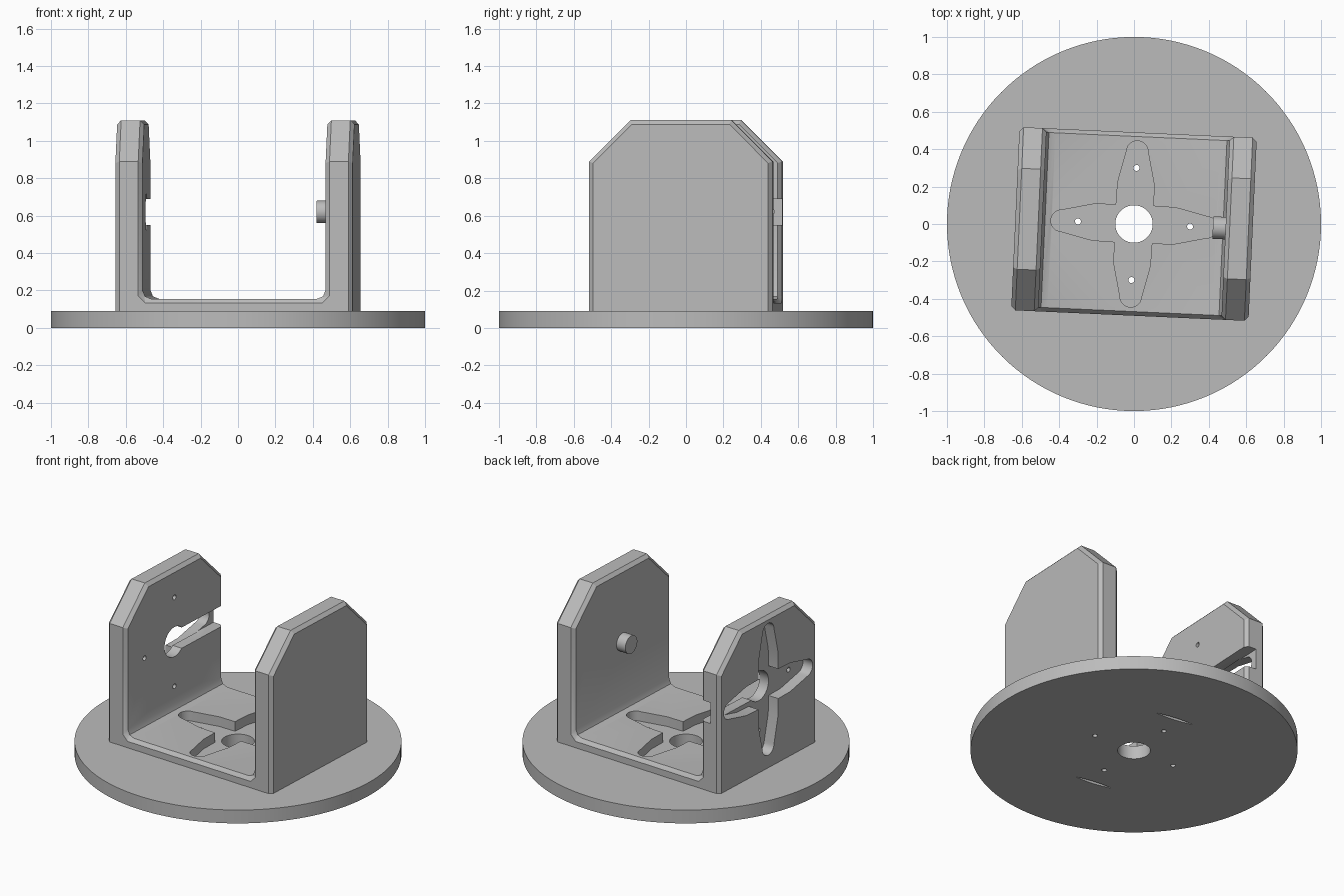
import bpy, bmesh
from math import sin, cos, pi, radians
from mathutils import Matrix

cube = bpy.data.objects.get("Cube")
if cube:
    bpy.data.objects.remove(cube, do_unlink=True)

TURN = radians(-2.6)      # the bracket sits slightly turned on its base
PIVOT = 0.62              # height of the pivot axis in the walls
HALF_X, HALF_Y, INNER = 0.635, 0.49, 0.49
BASE, FLOOR, TOP, SHOULDER = 0.09, 0.155, 1.11, 0.89

grey = bpy.data.materials.new("plain grey")
grey.use_nodes = True
grey.diffuse_color = (0.5, 0.5, 0.5, 1)
grey.node_tree.nodes["Principled BSDF"].inputs["Base Color"].default_value = grey.diffuse_color


def upright(a, b, h):
    return (a, b, h)


def sideways(a, b, h):
    return (h, a, b + PIVOT)


def along_y(a, b, h):
    return (a, h, b)


def circle(r, n, cx=0, cy=0):
    return [(cx + r * cos(2 * pi * i / n), cy + r * sin(2 * pi * i / n)) for i in range(n)]


def prism_mesh(points, low, high, place):
    bm = bmesh.new()
    rings = [[bm.verts.new(place(a, b, h)) for a, b in points] for h in (low, high)]
    bm.faces.new(rings[0])
    bm.faces.new(rings[1])
    for i in range(len(points)):
        j = (i + 1) % len(points)
        bm.faces.new((rings[0][i], rings[0][j], rings[1][j], rings[1][i]))
    bmesh.ops.recalc_face_normals(bm, faces=bm.faces[:])
    return bm


def add(name, bm):
    mesh = bpy.data.meshes.new(name)
    bm.to_mesh(mesh)
    bm.free()
    mesh.materials.append(grey)
    ob = bpy.data.objects.new(name, mesh)
    bpy.context.collection.objects.link(ob)
    return ob


def activate(ob):
    bpy.ops.object.select_all(action='DESELECT')
    ob.select_set(True)
    bpy.context.view_layer.objects.active = ob


def cut(ob, points, low, high, place=upright):
    cutter = add("cutter", prism_mesh(points, low, high, place))
    cutter.hide_render = True
    activate(ob)
    mod = ob.modifiers.new("cut", 'BOOLEAN')
    mod.operation, mod.solver, mod.object = 'DIFFERENCE', 'EXACT', cutter
    bpy.ops.object.modifier_apply(modifier=mod.name)
    bpy.data.objects.remove(cutter, do_unlink=True)


def finish(ob):
    ob.data.transform(Matrix.Rotation(TURN, 4, 'Z'))
    activate(ob)
    bpy.ops.object.shade_smooth_by_angle(angle=radians(25))


def cross_outline():
    # four tapered arms with round tips
    tip, reach = 0.058, 0.387
    arm = [(0.1, -0.1), (0.22, -0.097)]
    arm += [(reach + tip * cos(t), tip * sin(t)) for t in [pi * (i / 12 - 0.5) for i in range(13)]]
    arm.append((0.22, 0.097))
    out = []
    for k in range(4):
        c, s = cos(k * pi / 2), sin(k * pi / 2)
        out += [(x * c - y * s, x * s + y * c) for x, y in arm]
    return out


screws = [circle(0.016, 16, 0.3 * cos(k * pi / 2), 0.3 * sin(k * pi / 2)) for k in range(4)]

# Round base plate with centre hole, screw holes and two slits underneath
base = add("base_plate", prism_mesh(circle(1, 128), 0, BASE, upright))
for hole in [circle(0.1, 48)] + screws:
    cut(base, hole, -0.1, 0.2)
swing = radians(-5)
for side in (1, -1):
    edge = [-0.13 + 0.26 * i / 8 for i in range(9)]
    bow = [0.012 * (1 - (x / 0.13) ** 2) for x in edge]
    lens = [(x, 0.462 * side - b) for x, b in zip(edge, bow)]
    lens += [(x, 0.462 * side + b) for x, b in zip(edge, bow)][-2:0:-1]
    lens = [(x * cos(swing) - y * sin(swing), x * sin(swing) + y * cos(swing)) for x, y in lens]
    cut(base, lens, -0.05, 0.05)
finish(base)

# U-shaped bracket: extruded profile with clipped upper corners
fillet = 0.025
half = [(HALF_X, BASE), (HALF_X, TOP), (INNER, TOP), (INNER, FLOOR + fillet), (INNER - fillet, FLOOR)]
profile = half + [(-x, z) for x, z in reversed(half)]
bm = prism_mesh(profile, -HALF_Y, HALF_Y, along_y)
for side in (1, -1):
    got = bmesh.ops.bisect_plane(bm, geom=bm.verts[:] + bm.edges[:] + bm.faces[:],
                                 plane_co=(0, side * HALF_Y, SHOULDER),
                                 plane_no=(0, side, 1), clear_outer=True)
    rim = [g for g in got["geom_cut"] if isinstance(g, bmesh.types.BMEdge)]
    bmesh.ops.edgeloop_fill(bm, edges=rim)
bmesh.ops.recalc_face_normals(bm, faces=bm.faces[:])


def is_chamfered(e):
    mid = (e.verts[0].co + e.verts[1].co) / 2
    outer = all(abs(v.co.x) > HALF_X - 0.001 for v in e.verts) and mid.z > 0.1
    inner = all(abs(abs(v.co.x) - INNER) < 0.001 for v in e.verts) and mid.z > 0.2
    lip = (all(abs(v.co.y) > HALF_Y - 0.001 for v in e.verts)
           and 0.1 < mid.z < 0.2 and abs(mid.x) < 0.5)
    return outer or inner or lip


bmesh.ops.bevel(bm, geom=[e for e in bm.edges if is_chamfered(e)], offset=0.022,
                offset_type='OFFSET', segments=1, affect='EDGES', clamp_overlap=False)
bracket = add("bracket", bm)

# Cross-shaped pockets in the floor and in the outside of one wall
cut(bracket, cross_outline(), 0.05, 0.3)
cut(bracket, cross_outline(), -0.8, -0.56, sideways)
for hole in [circle(0.1, 48)] + screws:
    cut(bracket, hole, -0.8, -0.4, sideways)

# Entry slot from the pivot hole to the back edge, on the inside of that wall
cut(bracket, [(0, -0.07), (0.6, -0.07), (0.6, 0.07), (0, 0.07)], -0.565, -0.4, sideways)
finish(bracket)

# Pivot pin on the opposite wall
pin = add("pivot_pin", prism_mesh(circle(0.06, 48), 0.422, 0.51, sideways))
finish(pin)
